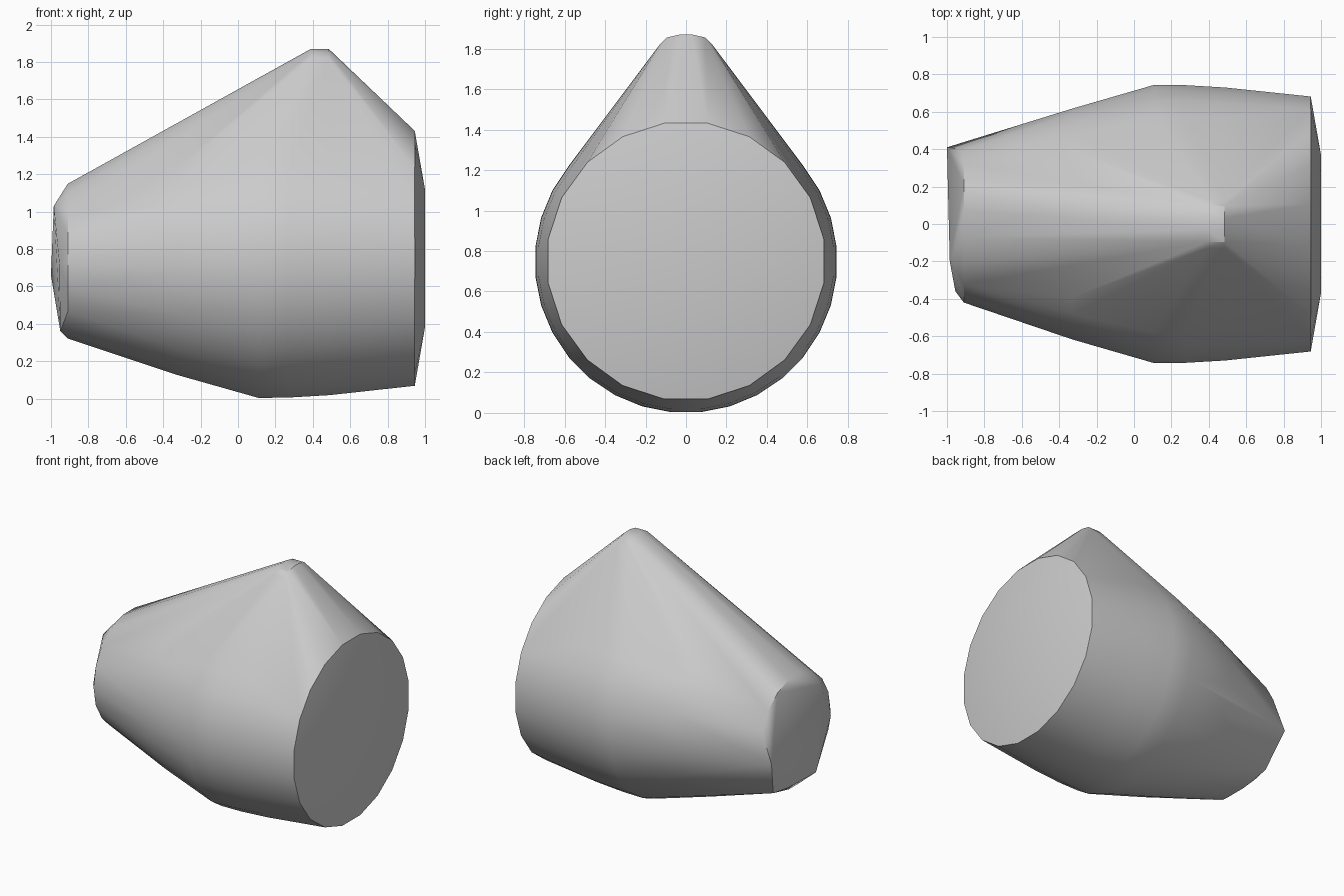
import bpy, bmesh, math

cube = bpy.data.objects.get("Cube")
if cube:
    bpy.data.objects.remove(cube, do_unlink=True)

grey = bpy.data.materials.new("light grey")
grey.use_nodes = True
colour = (0.6, 0.6, 0.6, 1)
grey.diffuse_color = colour
grey.node_tree.nodes["Principled BSDF"].inputs["Base Color"].default_value = colour


def ring(x, radius, height, sides):
    """Points of a circle facing along x."""
    return [(x, radius * math.sin(a), height + radius * math.cos(a))
            for a in (2 * math.pi * (i + 0.5) / sides for i in range(sides))]


# Round body: x, radius, centre height, sides
points = []
for section in [(-0.91, 0.42, 0.735, 18), (-0.33, 0.62, 0.745, 32),
                (0.11, 0.748, 0.748, 32), (0.27, 0.746, 0.748, 32),
                (0.49, 0.733, 0.748, 32), (0.945, 0.69, 0.75, 20),
                (1.0, 0.38, 0.75, 12)]:
    points += ring(*section)

# Blunt peak
for x in (0.39, 0.485):
    for side in (-1, 1):
        points += [(x, 0.03 * side, 1.87), (x, 0.095 * side, 1.855),
                   (x, 0.13 * side, 1.82)]

# Slanted facets of the narrow end
points += [(-1.0, 0.41, 0.66), (-0.985, -0.2, 1.03), (-0.955, -0.36, 0.72),
           (-0.95, 0.15, 0.37), (-0.95, -0.19, 0.36), (-0.93, 0.29, 0.38)]

# Wrap a convex skin round all the points
bm = bmesh.new()
for p in points:
    bm.verts.new(p)
bmesh.ops.convex_hull(bm, input=bm.verts[:])
bmesh.ops.delete(bm, geom=[v for v in bm.verts if not v.link_faces], context='VERTS')
bmesh.ops.dissolve_limit(bm, angle_limit=math.radians(0.5),
                         verts=bm.verts[:], edges=bm.edges[:])
bmesh.ops.recalc_face_normals(bm, faces=bm.faces[:])
mesh = bpy.data.meshes.new("convex_body")
bm.to_mesh(mesh)
bm.free()
mesh.materials.append(grey)

body = bpy.data.objects.new("convex_body", mesh)
bpy.context.collection.objects.link(body)
bpy.context.view_layer.objects.active = body
body.select_set(True)
bpy.ops.object.shade_smooth_by_angle(angle=math.radians(30))
